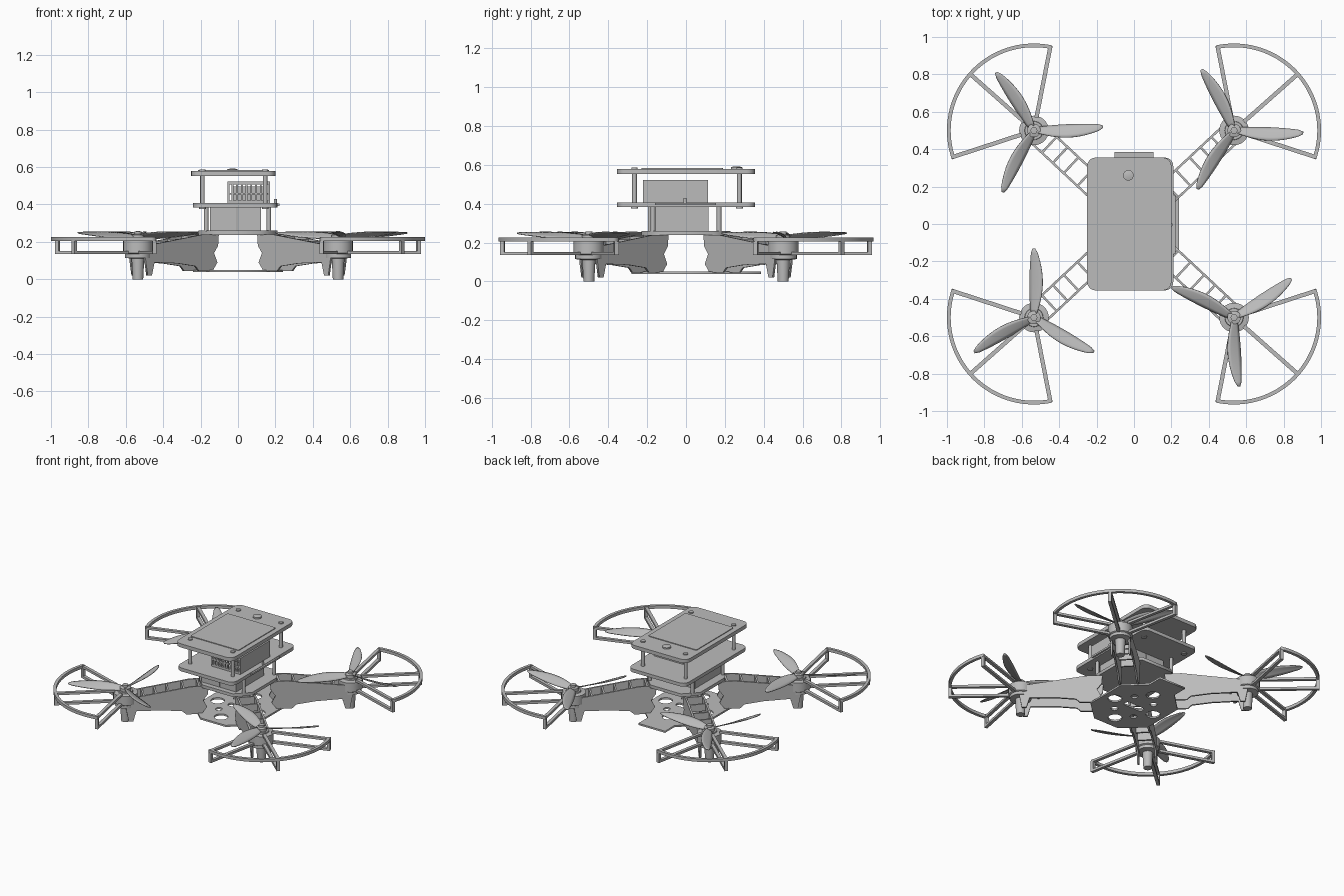
import bpy, bmesh
from math import sin, cos, pi, radians, atan2, hypot
from mathutils import Matrix, Vector

cube = bpy.data.objects.get("Cube")
if cube:
    bpy.data.objects.remove(cube)

grey = bpy.data.materials.new("plain grey")
grey.use_nodes = True
COLOUR = (0.5, 0.5, 0.5, 1)
grey.diffuse_color = COLOUR
next(n for n in grey.node_tree.nodes if n.type == 'BSDF_PRINCIPLED').inputs["Base Color"].default_value = COLOUR


def add(name, mesh, matrix=Matrix(), smooth=False):
    obj = bpy.data.objects.new(name, mesh)
    bpy.context.collection.objects.link(obj)
    obj.matrix_world = matrix
    mesh.materials.clear()
    mesh.materials.append(grey)
    if smooth:
        bpy.ops.object.select_all(action='DESELECT')
        obj.select_set(True)
        bpy.context.view_layer.objects.active = obj
        bpy.ops.object.shade_smooth_by_angle(angle=radians(35))
    return obj


def from_bmesh(name, bm, matrix=Matrix(), smooth=False):
    bmesh.ops.recalc_face_normals(bm, faces=bm.faces)
    mesh = bpy.data.meshes.new(name)
    bm.to_mesh(mesh)
    bm.free()
    return add(name, mesh, matrix, smooth)


def box(name, lo, hi, matrix=Matrix()):
    lo, hi = Vector(lo), Vector(hi)
    bm = bmesh.new()
    bmesh.ops.create_cube(bm, size=1)
    for v in bm.verts:
        v.co = (lo + hi) / 2 + v.co * (hi - lo)
    return from_bmesh(name, bm, matrix)


def sheet(name, outline, z0, z1, holes=(), matrix=Matrix()):
    """Flat outline with holes, extruded from z0 to z1."""
    curve = bpy.data.curves.new(name, 'CURVE')
    curve.dimensions, curve.fill_mode, curve.extrude = '2D', 'BOTH', (z1 - z0) / 2
    for loop in (outline, *holes):
        spline = curve.splines.new('POLY')
        spline.points.add(len(loop) - 1)
        for p, (x, y) in zip(spline.points, loop):
            p.co = (x, y, 0, 1)
        spline.use_cyclic_u = True
    helper = bpy.data.objects.new(name + " helper", curve)
    bpy.context.collection.objects.link(helper)
    graph = bpy.context.evaluated_depsgraph_get()
    mesh = bpy.data.meshes.new_from_object(helper.evaluated_get(graph))
    bpy.data.objects.remove(helper)
    mesh.transform(Matrix.Translation((0, 0, (z0 + z1) / 2)))
    return add(name, mesh, matrix)


def circle(x, y, r, n=20):
    return [(x + r * cos(2 * pi * i / n), y + r * sin(2 * pi * i / n)) for i in range(n)]


def rounded(x0, x1, y0, y1, r):
    pts = []
    corners = ((x1 - r, y1 - r), (x0 + r, y1 - r), (x0 + r, y0 + r), (x1 - r, y0 + r))
    for k, (cx, cy) in enumerate(corners):
        for i in range(6):
            a = (k + i / 5) * pi / 2
            pts.append((cx + r * cos(a), cy + r * sin(a)))
    return pts


def lathe(name, profile, x, y, n=28):
    bm = bmesh.new()
    verts = [bm.verts.new((r, 0, z)) for r, z in profile]
    edges = [bm.edges.new(pair) for pair in zip(verts, verts[1:])]
    bmesh.ops.spin(bm, geom=verts + edges, cent=(0, 0, 0), axis=(0, 0, 1),
                   angle=2 * pi, steps=n, use_duplicate=False)
    bmesh.ops.remove_doubles(bm, verts=bm.verts, dist=0.0004)
    return from_bmesh(name, bm, Matrix.Translation((x, y, 0)), True)


def rod(name, x, y, z0, z1, r):
    return lathe(name, [(0, z0), (r, z0), (r, z1), (0, z1)], x, y, 16)


def blade(name, matrix):
    """Tapered pitched blade lying along +x."""
    bm, rows, n, m = bmesh.new(), [], 14, 4
    for i in range(n + 1):
        t = i / n
        chord = 0.012 + 0.058 * sin(pi * min(1, t * 0.88 + 0.08)) ** 0.8
        if i == n:
            chord = 0.012
        pitch = 0.6 - 0.35 * t
        row = []
        for j in range(m + 1):
            u = j / m - 0.5
            row.append(bm.verts.new((0.02 + 0.35 * t, chord * u - 0.012 * sin(pi * t),
                                     0.232 + 0.018 * t - chord * u * pitch - 0.01 * u * u)))
        rows.append(row)
    for a, b in zip(rows, rows[1:]):
        for j in range(m):
            bm.faces.new((a[j], b[j], b[j + 1], a[j + 1]))
    obj = from_bmesh(name, bm, matrix, True)
    solid = obj.modifiers.new("thickness", 'SOLIDIFY')
    solid.thickness, solid.offset = 0.005, 0


# Top plate with thin panel, knob and screws
CORNERS = [(x, y) for x in (-0.19, 0.145) for y in (-0.265, 0.275)]
sheet("top_plate", rounded(-0.25, 0.2, -0.355, 0.355, 0.045), 0.552, 0.578)
sheet("top_panel", rounded(-0.215, 0.165, -0.23, 0.19, 0.01), 0.578, 0.583)
lathe("top_knob", [(0, 0.577), (0.028, 0.577), (0.028, 0.588), (0.012, 0.592), (0, 0.592)], -0.03, 0.26)
# Middle plate, posts and lower posts
sheet("middle_plate", rounded(-0.24, 0.21, -0.355, 0.355, 0.045), 0.383, 0.407)
for x, y in CORNERS:
    rod("upper_post", x, y, 0.4, 0.56, 0.012)
    rod("top_screw", x, y, 0.575, 0.586, 0.016)
    rod("middle_screw", x, y, 0.376, 0.39, 0.018)
for x in (-0.17, 0.165):
    for y in (-0.17, 0.17):
        rod("lower_post", x, y, 0.255, 0.39, 0.012)
box("side_strip", (0.2, -0.16, 0.392), (0.222, 0.155, 0.404))
rod("side_pin", 0.2, -0.005, 0.4, 0.43, 0.008)

# Open electronics case with slatted ends
X0, X1, Y0, Y1 = -0.055, 0.172, -0.22, 0.112
box("case_roof", (X0, Y0, 0.508), (X1, Y1, 0.522))
box("case_floor", (X0, Y0, 0.407), (X1, Y1, 0.422))
for x in (X0, X1 - 0.01):
    box("case_side", (x, Y0, 0.407), (x + 0.01, Y1, 0.52))
for y in (Y0, Y1 - 0.01):
    box("case_rail", (X0, y, 0.452), (X1, y + 0.01, 0.462))
    for i in range(1, 9):
        x = X0 + (X1 - X0) * i / 9
        box("case_slat", (x - 0.005, y, 0.41), (x + 0.005, y + 0.01, 0.515))
box("case_core", (X0 + 0.03, -0.1, 0.42), (X1 - 0.03, 0.05, 0.495))

# Battery block between the middle and body plates
box("battery_left", (-0.15, -0.195, 0.258), (-0.008, 0.115, 0.385))
box("battery_right", (-0.004, -0.195, 0.258), (0.122, 0.115, 0.385))

# Body plate and perforated bottom plate
C = 0.09
octagon = [(0.21, -0.23 + C), (0.21, 0.23 - C), (0.21 - C, 0.23), (C - 0.21, 0.23),
           (-0.21, 0.23 - C), (-0.21, C - 0.23), (C - 0.21, -0.23), (0.21 - C, -0.23)]
sheet("body_plate", octagon, 0.238, 0.26)
half = [(0.1, -0.28), (0.24, -0.15), (0.24, 0.15), (0.105, 0.28), (0.105, 0.385)]
holes = [circle(s * 0.16, 0, 0.045) for s in (-1, 1)] + [circle(0, s * 0.19, 0.045) for s in (-1, 1)]
holes += [circle(sx * 0.08, sy * 0.1, 0.022) for sx in (-1, 1) for sy in (-1, 1)]
holes.append(rounded(-0.075, 0.075, -0.022, 0.022, 0.02))
sheet("bottom_plate", half + [(-x, y) for x, y in reversed(half)], 0.038, 0.05, holes)

# Arm wall outline: distance outward, height
WALL = [(0.2, 0.24), (0.31, 0.24), (0.69, 0.185), (0.74, 0.18), (0.735, 0.1), (0.72, 0.02),
        (0.69, 0.02), (0.67, 0.09), (0.5, 0.085), (0.37, 0.07), (0.345, 0.045),
        (0.245, 0.045), (0.21, 0.09), (0.235, 0.14), (0.205, 0.18)]
MOTOR = [(0, 0), (0.028, 0), (0.034, 0.11), (0.07, 0.115), (0.07, 0.135), (0.079, 0.14),
         (0.079, 0.205), (0.05, 0.21), (0.048, 0.218), (0, 0.218)]
HUB = [(0, 0.21), (0.036, 0.21), (0.036, 0.238), (0.018, 0.242), (0.018, 0.256), (0, 0.258)]
SPREAD = radians(60.5)

# One arm, motor, propeller and guard per corner
for sx, sy, turn in ((-1, 1, 3), (1, 1, -2), (-1, -1, 90), (1, -1, 34)):
    name = ("front" if sy < 0 else "back") + ("_left" if sx > 0 else "_right")
    mx, my = sx * 0.535, sy * 0.5
    out = Matrix.Rotation(atan2(my, mx), 4, 'Z')
    for side in (-1, 1):
        stand = out @ Matrix.Translation((0, side * 0.058, 0)) @ Matrix.Rotation(pi / 2, 4, 'X')
        sheet(name + "_arm_wall", WALL, -0.006, 0.006, matrix=stand)
    for s in (0.26, 0.36, 0.46, 0.54, 0.62):
        top = 0.238 - max(0, s - 0.31) * 0.145
        box(name + "_arm_rung", (s - 0.006, -0.058, top - 0.05), (s + 0.006, 0.058, top), out)

    lathe(name + "_motor", MOTOR, mx, my)
    lathe(name + "_hub", HUB, mx, my)
    at = Matrix.Translation((mx, my, 0))
    for k in range(3):
        blade(name + "_blade", at @ Matrix.Rotation(radians(turn + 120 * k), 4, 'Z'))

    # Guard: raised arc, three low spokes and end uprights
    mid = atan2(sy * sin(radians(41.5)), sx * cos(radians(41.5)))
    angles = [mid + SPREAD * (i / 20 - 1) for i in range(41)]
    arc = [(0.465 * cos(a), 0.465 * sin(a)) for a in angles]
    arc += [(0.445 * cos(a), 0.445 * sin(a)) for a in reversed(angles)]
    sheet(name + "_guard_arc", arc, 0.205, 0.226, matrix=at)
    for k in (-1, 0, 1):
        spoke = at @ Matrix.Rotation(mid + k * SPREAD * 0.985, 4, 'Z')
        box(name + "_guard_spoke", (0.06, -0.011, 0.135), (0.463, 0.011, 0.152), spoke)
        box(name + "_guard_upright", (0.443, -0.011, 0.136), (0.463, 0.011, 0.215), spoke)
        box(name + "_guard_brace", (0.07, -0.011, 0.206), (0.455, 0.011, 0.222), spoke)
